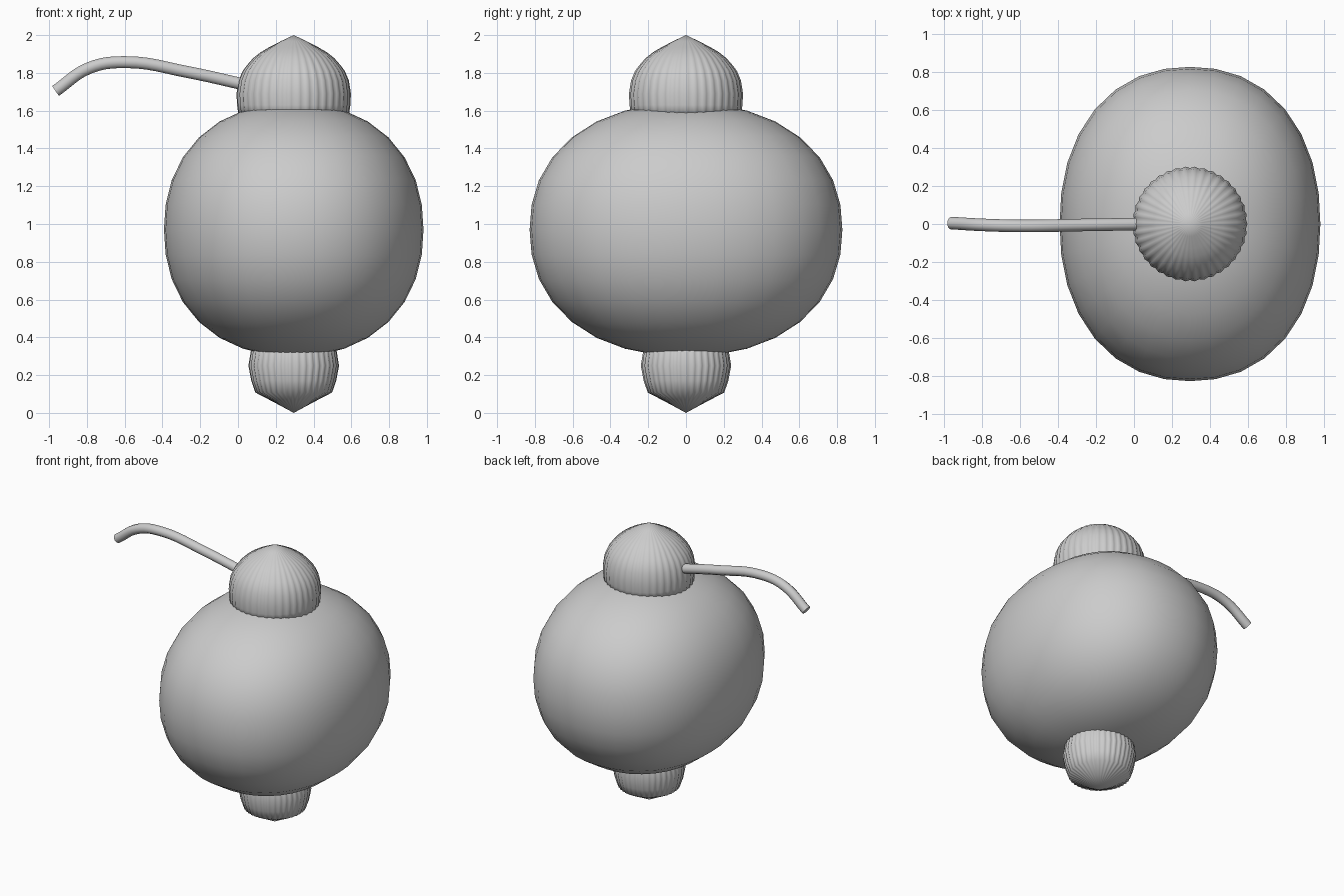
import bpy, bmesh, math

if "Cube" in bpy.data.objects:
    bpy.data.objects.remove(bpy.data.objects["Cube"])

CX = 0.295  # shared vertical axis of body, cap and base


def finish(bm, name):
    bmesh.ops.recalc_face_normals(bm, faces=bm.faces[:])
    me = bpy.data.meshes.new(name)
    bm.to_mesh(me)
    bm.free()
    for p in me.polygons:
        p.use_smooth = True
    ob = bpy.data.objects.new(name, me)
    bpy.context.collection.objects.link(ob)
    return ob


def ribbed_lathe(name, profile, ribs, depth, per_rib=4):
    """Spin (radius, z) points; first point is the pole, ribs ripple the radius."""
    bm = bmesh.new()
    n = ribs * per_rib
    pole = bm.verts.new((CX, 0, profile[0][1]))
    rings = []
    rmax = max(r for r, z in profile)
    for r, z in profile[1:]:
        ring = []
        for i in range(n):
            a = 2 * math.pi * i / n
            rr = r + depth * (r / rmax) * math.cos(ribs * a)
            ring.append(bm.verts.new((CX + rr * math.cos(a), rr * math.sin(a), z)))
        rings.append(ring)
    for i in range(n):
        j = (i + 1) % n
        bm.faces.new((pole, rings[0][i], rings[0][j]))
        for a, b in zip(rings, rings[1:]):
            bm.faces.new((a[i], b[i], b[j], a[j]))
    bm.faces.new(rings[-1])
    return finish(bm, name)


# Slightly squared round body, wider along y
P = 2.2
bm = bmesh.new()
bmesh.ops.create_uvsphere(bm, u_segments=32, v_segments=16, radius=1)
for v in bm.verts:
    k = sum(abs(c) ** P for c in v.co) ** (-1 / P)
    v.co = (CX + v.co.x * k * 0.687, v.co.y * k * 0.828, 0.97 + v.co.z * k * 0.67)
finish(bm, "body")

# Ribbed dome on top
ribbed_lathe("cap", [(0, 2.0), (0.065, 1.969), (0.13, 1.935), (0.175, 1.908),
                     (0.213, 1.877), (0.245, 1.84), (0.267, 1.81), (0.288, 1.76),
                     (0.299, 1.69), (0.296, 1.63), (0.288, 1.57)], 38, 0.004)

# Ribbed pointed base
ribbed_lathe("base", [(0, 0.0), (0.1, 0.055), (0.2, 0.108), (0.221, 0.17),
                      (0.236, 0.25), (0.223, 0.33), (0.205, 0.37)], 38, 0.004)

# Curved stalk
cu = bpy.data.curves.new("stalk", 'CURVE')
cu.dimensions = '3D'
cu.bevel_depth = 0.033
cu.bevel_resolution = 3
cu.use_fill_caps = True
cu.resolution_u = 6
path = [(0.04, 0, 1.737), (-0.26, -0.005, 1.803), (-0.6, -0.01, 1.857),
        (-0.79, -0.005, 1.825), (-0.965, 0.005, 1.705)]
sp = cu.splines.new('BEZIER')
sp.bezier_points.add(len(path) - 1)
for bp, co in zip(sp.bezier_points, path):
    bp.co = co
    bp.handle_left_type = bp.handle_right_type = 'AUTO'
stalk = bpy.data.objects.new("stalk", cu)
bpy.context.collection.objects.link(stalk)
bpy.context.view_layer.objects.active = stalk
stalk.select_set(True)
bpy.ops.object.convert(target='MESH')
bpy.ops.object.shade_smooth_by_angle(angle=math.radians(40))
